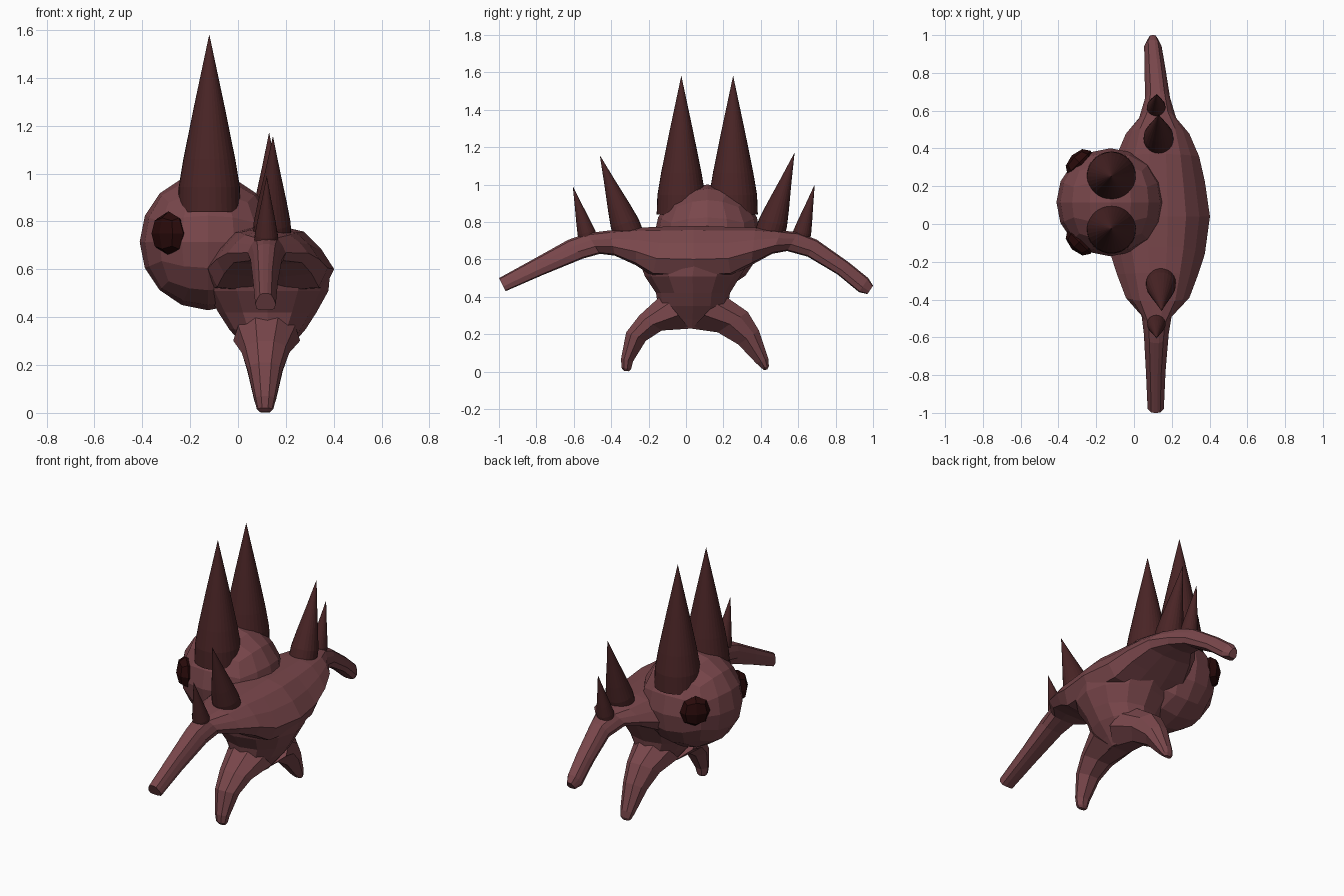
import bpy, bmesh, math
from mathutils import Vector, Matrix

if "Cube" in bpy.data.objects:
    bpy.data.objects.remove(bpy.data.objects["Cube"])


def material(name, rgb):
    m = bpy.data.materials.new(name)
    m.diffuse_color = (*rgb, 1)
    m.use_nodes = True
    m.node_tree.nodes["Principled BSDF"].inputs["Base Color"].default_value = m.diffuse_color
    return m


SKIN = material("dusty_red_skin", (0.19, 0.062, 0.07))
HORN = material("dark_maroon_horn", (0.068, 0.018, 0.019))
EYE = material("deep_red_eye", (0.022, 0.003, 0.003))


def finish(name, bm, mat):
    bmesh.ops.recalc_face_normals(bm, faces=bm.faces[:])
    me = bpy.data.meshes.new(name)
    bm.to_mesh(me)
    bm.free()
    me.materials.append(mat)
    ob = bpy.data.objects.new(name, me)
    bpy.context.collection.objects.link(ob)
    return ob


def skin_rings(name, rings, mat):
    """Bridge equal-length rings of points and cap both ends."""
    bm = bmesh.new()
    loops = [[bm.verts.new(p) for p in r] for r in rings]
    n = len(loops[0])
    for a, b in zip(loops, loops[1:]):
        for i in range(n):
            j = (i + 1) % n
            bm.faces.new((a[i], a[j], b[j], b[i]))
    bm.faces.new(loops[0])
    bm.faces.new(loops[-1])
    return finish(name, bm, mat)


def limb(name, sections, half):
    """Sections: upper y,z, lower y,z, half width, centre x."""
    profile = half + [(-u, v) for u, v in reversed(half)]
    rings = []
    for yt, zt, yb, zb, hw, cx in sections:
        rings.append([(cx + u * hw, yb + (yt - yb) * v, zb + (zt - zb) * v)
                      for u, v in profile])
    return skin_rings(name, rings, SKIN)


def round_cube(name, n, matrix, mat):
    """Cube grid pushed out to a ball, then placed by matrix."""
    bm = bmesh.new()
    bmesh.ops.create_cube(bm, size=2)
    bmesh.ops.subdivide_edges(bm, edges=bm.edges[:], cuts=n - 1, use_grid_fill=True)
    for v in bm.verts:
        v.co = Vector([math.tan(c * math.pi / 4) for c in v.co]).normalized()
    bm.transform(matrix)
    return finish(name, bm, mat)


def spike(name, base, tip, radius, profile, sides=32):
    """Tapered horn from base to tip."""
    base, tip = Vector(base), Vector(tip)
    rot = (tip - base).to_track_quat('Z', 'Y')
    rings = []
    for t, r in profile:
        centre = base.lerp(tip, t)
        rings.append([centre + rot @ Vector((radius * r * math.cos(a), radius * r * math.sin(a), 0))
                      for a in (2 * math.pi * i / sides for i in range(sides))])
    return skin_rings(name, rings, HORN)


# Shoulders and both arms
limb("shoulders_and_arms", [
    (-1.0, .50, -.965, .43, .043, .115),
    (-.80, .61, -.77, .515, .052, .115),
    (-.63, .705, -.55, .605, .066, .118),
    (-.53, .74, -.46, .63, .08, .12),
    (-.41, .755, -.38, .62, .168, .125),
    (-.26, .77, -.27, .57, .215, .125),
    (-.12, .775, -.18, .51, .25, .125),
    (.04, .78, .04, .50, .28, .122),
    (.20, .775, .24, .51, .25, .125),
    (.37, .77, .35, .57, .22, .125),
    (.51, .755, .46, .63, .168, .125),
    (.60, .745, .54, .645, .098, .125),
    (.70, .705, .65, .615, .066, .125),
    (.87, .585, .81, .52, .055, .11),
    (.975, .50, .925, .425, .046, .10),
    (1.0, .46, .97, .415, .026, .10),
], [(.2, 1), (.55, .92), (.8, .67), (1, .36), (.85, .06), (.3, 0)])

# Waist
rings = []
for z, y0, y1, hw in [(.62, -.26, .36, .265), (.51, -.22, .29, .255), (.42, -.16, .235, .205),
                      (.35, -.15, .225, .16), (.28, -.12, .19, .10), (.23, -.07, .13, .06)]:
    rings.append([(.123 + hw * math.cos(a), (y0 + y1) / 2 + (y1 - y0) / 2 * math.sin(a), z)
                  for a in (math.tau * i / 12 for i in range(12))])
skin_rings("waist", rings, SKIN)

# Legs
LEG = [(.35, 1), (.85, .75), (1, .4), (.4, 0)]
limb("front_leg", [
    (-.13, .41, .02, .23, .14, .12), (-.25, .30, -.13, .22, .10, .115),
    (-.32, .21, -.215, .165, .074, .113), (-.347, .07, -.283, .055, .046, .113),
    (-.345, .02, -.293, .015, .035, .113), (-.33, .004, -.305, .002, .022, .113)], LEG)
limb("back_leg", [
    (.20, .41, .03, .23, .14, .12), (.33, .32, .17, .21, .10, .115),
    (.39, .22, .28, .145, .074, .113), (.44, .07, .375, .045, .046, .113),
    (.443, .03, .405, .018, .035, .113), (.435, .012, .418, .008, .022, .113)], LEG)

# Head
HEAD = Vector((-.125, .115, .715))
round_cube("head", 4, Matrix.Translation(HEAD) @ Matrix.Scale(.286, 4), SKIN)

# Eyes, set on the head and turned outward
for side, name in ((-1, "front_eye"), (1, "back_eye")):
    pos = Vector((-.29, .115 + side * .21, .75))
    turn = Matrix.Rotation(math.atan2(side, -1), 4, 'Z')
    round_cube(name, 2, Matrix.Translation(pos) @ turn @ Matrix.Diagonal((.055, .088, .092, 1)), EYE)

# Large head horns
HORN_PROFILE = [(0, 1), (.14, .97), (.30, .82), (.60, .48), (1, .004)]
for y, name in ((-.025, "front_head_horn"), (.252, "back_head_horn")):
    spike(name, (-.12, y, .84), (-.12, y, 1.58), .132, HORN_PROFILE)

# Shoulder spikes
SPIKE_PROFILE = [(0, 1), (.15, .97), (.35, .76), (.65, .40), (1, .006)]
for name, base, tip, r in [
        ("front_large_spike", (.142, -.305, .73), (.146, -.46, 1.155), .08),
        ("front_small_spike", (.118, -.52, .70), (.12, -.605, .99), .05),
        ("back_large_spike", (.13, .445, .73), (.13, .58, 1.17), .08),
        ("back_small_spike", (.117, .61, .70), (.12, .688, 1.0), .05)]:
    spike(name, base, tip, r, SPIKE_PROFILE, 24)
